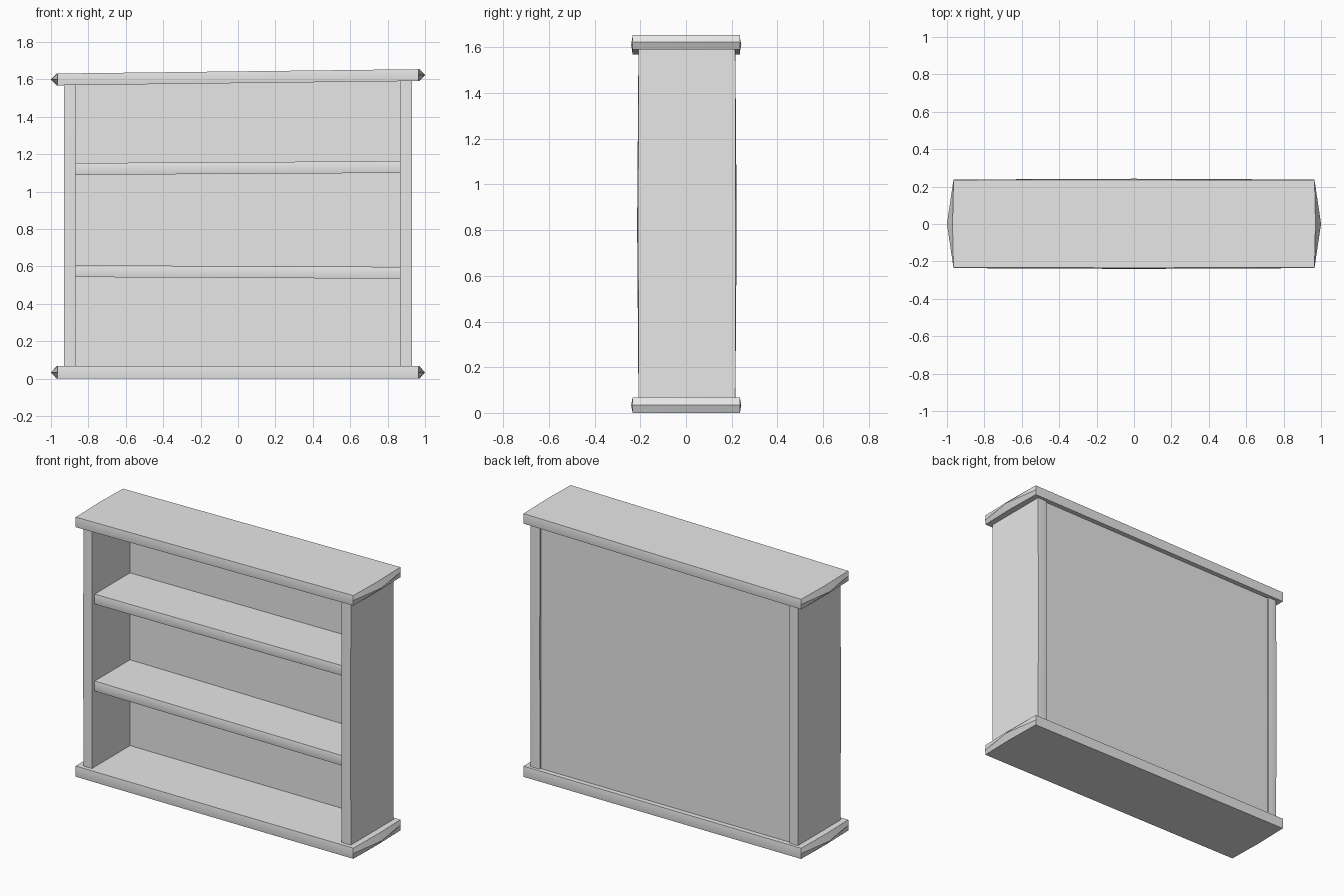
import bpy
import bmesh
import math

default_cube = bpy.data.objects.get("Cube")
if default_cube:
    bpy.data.objects.remove(default_cube, do_unlink=True)

grey = bpy.data.materials.new("plain grey")
grey.use_nodes = True
colour = (0.8, 0.8, 0.8, 1)
grey.diffuse_color = colour
grey.node_tree.nodes["Principled BSDF"].inputs["Base Color"].default_value = colour


def board(name, xs, ys, zs, bow_x=0.0, bow_y=0.0, tilt=0.0):
    """Plank whose edges bow outward to a ridge; tilt shears it along x."""
    cx, cy, cz = (sum(span) / 2 for span in (xs, ys, zs))
    hx, hy, hz = ((span[1] - span[0]) / 2 for span in (xs, ys, zs))
    outline = [(-1, -1), (0, -1), (1, -1), (1, 0), (1, 1), (0, 1), (-1, 1), (-1, 0)]
    bm = bmesh.new()
    rings = []
    for level in (-1, 0, 1):
        strength = 1.0 if level == 0 else 0.15
        ring = []
        for u, v in outline:
            x = u * (hx + bow_x * strength * (v == 0))
            y = v * (hy + bow_y * strength * (1 if u == 0 else 0.4))
            ring.append(bm.verts.new((cx + x, cy + y, cz + level * hz + tilt * x)))
        rings.append(ring)
    n = len(outline)
    for low, high in zip(rings, rings[1:]):
        for i in range(n):
            j = (i + 1) % n
            bm.faces.new((low[i], low[j], high[j], high[i]))
    bm.faces.new(rings[0][::-1])
    bm.faces.new(rings[-1])
    mesh = bpy.data.meshes.new(name)
    bm.to_mesh(mesh)
    bm.free()
    mesh.materials.append(grey)
    obj = bpy.data.objects.new(name, mesh)
    bpy.context.collection.objects.link(obj)
    bpy.ops.object.select_all(action="DESELECT")
    obj.select_set(True)
    bpy.context.view_layer.objects.active = obj
    bpy.ops.object.shade_smooth_by_angle(angle=math.radians(30))
    return obj


# Overhanging base and top, with pointed ends
cap_x, cap_y = (-0.965, 0.965), (-0.233, 0.235)
board("base_board", cap_x, cap_y, (0, 0.067), 0.035, 0.007)
board("top_board", cap_x, cap_y, (1.58, 1.643), 0.035, 0.007, 0.012)

# Upright sides
board("right_side", (-0.93, -0.87), (-0.207, 0.215), (0.04, 1.6), 0, 0.007)
board("left_side", (0.865, 0.93), (-0.207, 0.215), (0.04, 1.61), 0, 0.007)

# Inner shelves
shelf_x, shelf_y = (-0.885, 0.885), (-0.18, 0.18)
board("lower_shelf", shelf_x, shelf_y, (0.539, 0.602), 0, 0.01, -0.005)
board("upper_shelf", shelf_x, shelf_y, (1.095, 1.158), 0, 0.01, 0.006)

# Back panel
board("back_panel", (-0.885, 0.885), (0.17, 0.205), (0.04, 1.6))
